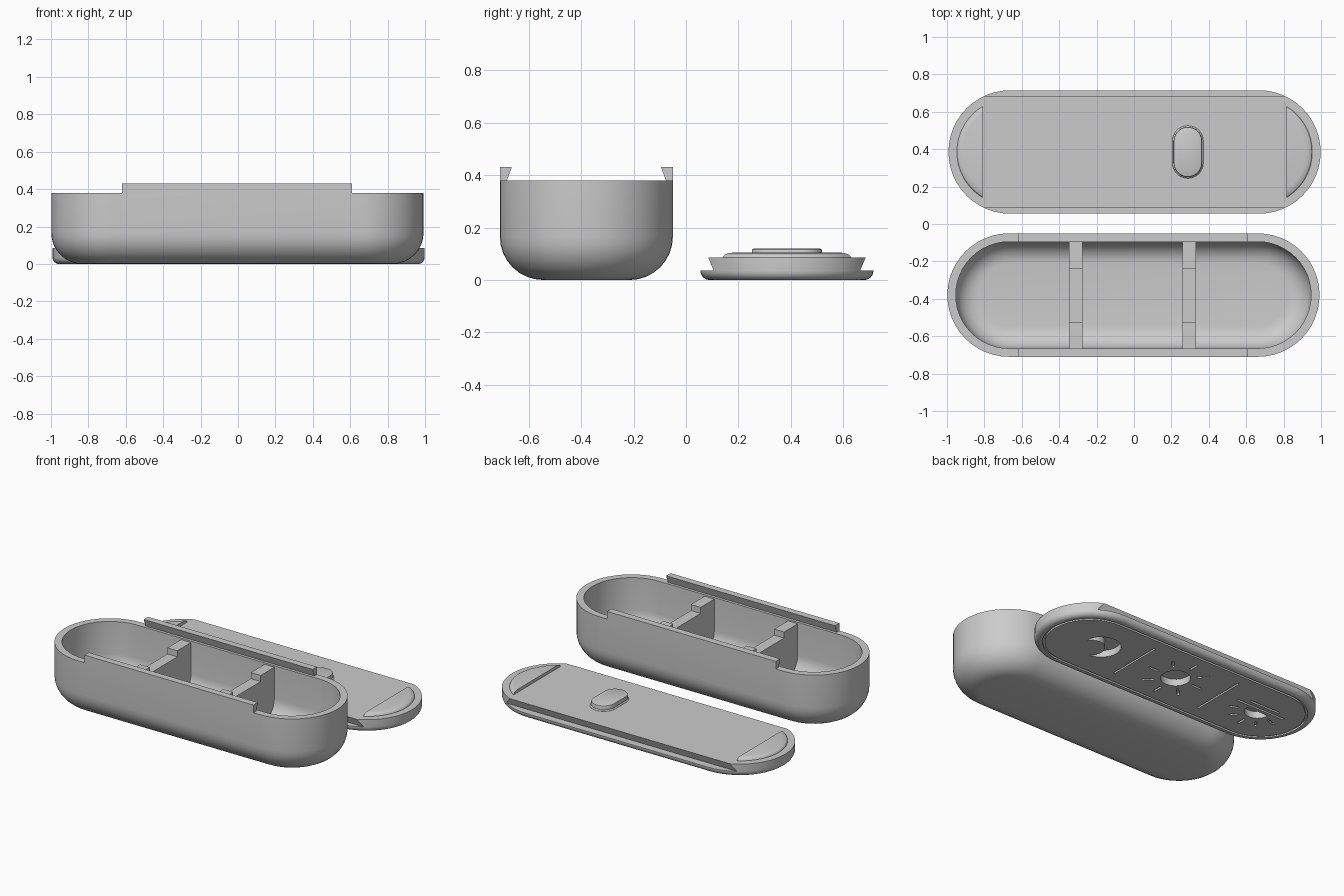
import bpy, bmesh
from math import pi, sin, cos, sqrt, acos

if "Cube" in bpy.data.objects:
    bpy.data.objects.remove(bpy.data.objects["Cube"])

grey = bpy.data.materials.new("light_grey")
grey.use_nodes = True
grey.diffuse_color = (0.6, 0.6, 0.6, 1)
grey.node_tree.nodes["Principled BSDF"].inputs["Base Color"].default_value = (0.6, 0.6, 0.6, 1)

BOX = (-0.003, -0.38)      # centres of the two halves
LID = (0.003, 0.385)
HALF, R = 0.665, 0.33      # straight half length and end radius
RIM, FILLET, WALL = 0.38, 0.165, 0.045
LID_TOP, LEDGE = 0.085, 0.037


def arc(cx, cy, r, a0, a1, n=24):
    return [(cx + r * cos(a0 + (a1 - a0) * i / n), cy + r * sin(a0 + (a1 - a0) * i / n))
            for i in range(n + 1)]


def stadium(c, half, r, z, n=24):
    pts = arc(c[0] + half, c[1], r, -pi / 2, pi / 2, n) + arc(c[0] - half, c[1], r, pi / 2, 3 * pi / 2, n)
    return [(x, y, z) for x, y in pts]


def loft(bm, loops, closed=False):
    """Skin a row of loops; cap both ends, or join the last to the first."""
    rows = [[bm.verts.new(p) for p in loop] for loop in loops]
    pairs = list(zip(rows, rows[1:]))
    if closed:
        pairs.append((rows[-1], rows[0]))
    else:
        bm.faces.new(rows[0])
        bm.faces.new(rows[-1])
    for a, b in pairs:
        for i in range(len(a)):
            j = (i + 1) % len(a)
            bm.faces.new((a[i], a[j], b[j], b[i]))


def prism(bm, outline, z0, z1):
    loft(bm, [[(x, y, z) for x, y in outline] for z in (z0, z1)])


def prism_x(bm, section, x0, x1):
    loft(bm, [[(x, y, z) for y, z in section] for x in (x0, x1)])


def bar(bm, cx, cy, length, width, angle, z0, z1):
    u, v = (cos(angle), sin(angle)), (-sin(angle), cos(angle))
    corners = ((-1, -1), (1, -1), (1, 1), (-1, 1))
    prism(bm, [(cx + a * u[0] * length / 2 + b * v[0] * width / 2,
                cy + a * u[1] * length / 2 + b * v[1] * width / 2) for a, b in corners], z0, z1)


def make(name, bm):
    bmesh.ops.recalc_face_normals(bm, faces=bm.faces)
    mesh = bpy.data.meshes.new(name)
    bm.to_mesh(mesh)
    bm.free()
    mesh.materials.append(grey)
    ob = bpy.data.objects.new(name, mesh)
    bpy.context.collection.objects.link(ob)
    return ob


def cut(target, cutter):
    bpy.context.view_layer.objects.active = target
    mod = target.modifiers.new("cut", 'BOOLEAN')
    mod.operation, mod.solver, mod.object = 'DIFFERENCE', 'EXACT', cutter
    bpy.ops.object.modifier_apply(modifier=mod.name)
    bpy.data.objects.remove(cutter)


def fillet(radius, corner, steps=8):
    """Quarter round from the flat bottom out to the side, as (offset, z)."""
    return [(corner[0] + radius * sin(t * pi / 2 / steps), corner[1] - radius * cos(t * pi / 2 / steps))
            for t in range(steps + 1)]


# Case: rounded outside, rim, rounded cavity
corner = (R - FILLET, FILLET)
outside = fillet(FILLET, corner) + [(R, RIM)]
inside = [(R - WALL, RIM)] + fillet(FILLET - WALL, corner)[::-1]
bm = bmesh.new()
loft(bm, [stadium(BOX, HALF, r, z) for r, z in outside + inside])
make("case", bm)

# Dovetail rails on the long rims
for side, name in ((1, "back_rail"), (-1, "front_rail")):
    bm = bmesh.new()
    section = [(R, RIM), (R, 0.43), (0.285, 0.43), (0.303, RIM)]
    prism_x(bm, [(BOX[1] + side * y, z) for y, z in section], -0.62, 0.61)
    make(name, bm)

# Dividers, notched in the middle and sunk into the walls
half_section = fillet(FILLET - 0.02, corner) + [(0.31, 0.37), (0.143, 0.37), (0.143, 0.33)]
section = half_section + [(-y, z) for y, z in half_section[::-1]]
for x, name in ((-0.312, "right_divider"), (0.295, "left_divider")):
    bm = bmesh.new()
    prism_x(bm, [(BOX[1] + y, z) for y, z in section], x - 0.036, x + 0.036)
    make(name, bm)

# Lid plate, lying with its outer face down
bm = bmesh.new()
lid_profile = fillet(0.035, (R - 0.035, 0.035), 6) + [(R, LID_TOP)]
loft(bm, [stadium(LID, HALF, r, z) for r, z in lid_profile])
lid = make("lid", bm)

# Undercut grooves along both long sides of the lid
bm = bmesh.new()
slope = (0.30 - 0.28) / (LID_TOP - LEDGE)
top = LID_TOP + 0.05
for side in (1, -1):
    section = [(0.28, LEDGE), (0.28 + slope * (top - LEDGE), top), (0.5, top), (0.5, LEDGE)]
    prism_x(bm, [(LID[1] + side * y, z) for y, z in section], -1.2, 1.2)
cut(lid, make("groove_cutter", bm))

# Engraving on the outer face: border, separators, moon, sun, sunrise
DEEP, SHALLOW, LOW = 0.045, 0.012, -0.02
cy = LID[1]
bm = bmesh.new()
loft(bm, [stadium(LID, HALF, r, z) for r, z in
          ((0.282, LOW), (0.282, SHALLOW), (0.268, SHALLOW), (0.268, LOW))], closed=True)
for x in (-0.33, 0.32):
    bar(bm, x, cy, 0.38, 0.012, pi / 2, LOW, SHALLOW)

# crescent from two crossing arcs, opening towards +x -y
big, small, shift = 0.12, 0.09, 0.065
a = acos((big ** 2 + shift ** 2 - small ** 2) / (2 * big * shift))
b = acos((small ** 2 - big ** 2 + shift ** 2) / (2 * small * shift))
tilt = -pi / 4
mx = 0.58
outer = arc(mx, cy, big, tilt + a, tilt + 2 * pi - a, 30)
bx, by = mx + shift * cos(tilt), cy + shift * sin(tilt)
inner = arc(bx, by, small, tilt - pi + b - pi + pi, tilt - pi - b + pi - pi, 20)
inner = arc(bx, by, small, tilt + pi + (pi - (pi - b)), tilt + pi - b, 20)
ends = sorted((arc(bx, by, small, tilt + s * (pi - b), tilt + s * (pi - b), 1)[0] for s in (1, -1)),
              key=lambda p: (p[0] - outer[-1][0]) ** 2 + (p[1] - outer[-1][1]) ** 2)
sign = -1 if (ends[0][0] - bx) * -sin(tilt) + (ends[0][1] - by) * cos(tilt) < 0 else 1
inner = arc(bx, by, small, tilt + pi - sign * b, tilt + pi + sign * b, 20)
prism(bm, outer + inner[1:-1], LOW, DEEP)

# midday sun
prism(bm, arc(0, cy, 0.09, 0, 2 * pi, 32)[:-1], LOW, DEEP)
for i in range(8):
    t = i * pi / 4
    bar(bm, 0.165 * cos(t), cy + 0.165 * sin(t), 0.07, 0.014, t, LOW, SHALLOW)

# rising sun
sx, sy = -0.63, cy + 0.01
prism(bm, arc(sx, sy, 0.08, pi, 2 * pi), LOW, DEEP)
bar(bm, sx, sy + 0.03, 0.36, 0.014, 0, LOW, SHALLOW)
bar(bm, sx, sy + 0.07, 0.22, 0.014, 0, LOW, SHALLOW)
for i in range(5):
    t = pi + pi * (i + 0.5) / 5
    bar(bm, sx + 0.15 * cos(t), sy + 0.15 * sin(t), 0.06, 0.014, t, LOW, SHALLOW)
cut(lid, make("engraving_cutter", bm))

# Raised locating lips at both ends of the lid's inner face
for side, name in ((1, "left_lip"), (-1, "right_lip")):
    bm = bmesh.new()
    loops = []
    for r, z in ((0.285, 0.08), (0.285, 0.088), (0.28, 0.096), (0.268, 0.102), (0.25, 0.105)):
        half = acos(0.148 / r)
        loops.append([(LID[0] + side * x, y, z) for x, y in arc(HALF, LID[1], r, -half, half)])
    loft(bm, loops)
    make(name, bm)

# Pill-shaped stop on the lid's inner face
bm = bmesh.new()
loops = []
for r, z in ((0.083, 0.08), (0.083, 0.086), (0.076, 0.092), (0.076, 0.112), (0.074, 0.117), (0.068, 0.12)):
    loops.append([(0.288 - y, LID[1] + x, z) for x, y, z in stadium((0, 0), 0.058, r, z, 14)])
loft(bm, loops)
make("lid_stop", bm)

# Smooth rounds, sharp edges
bpy.ops.object.select_all(action='DESELECT')
for ob in bpy.context.collection.objects:
    if ob.type == 'MESH':
        ob.select_set(True)
        bpy.context.view_layer.objects.active = ob
bpy.ops.object.shade_smooth_by_angle(angle=pi / 6)
